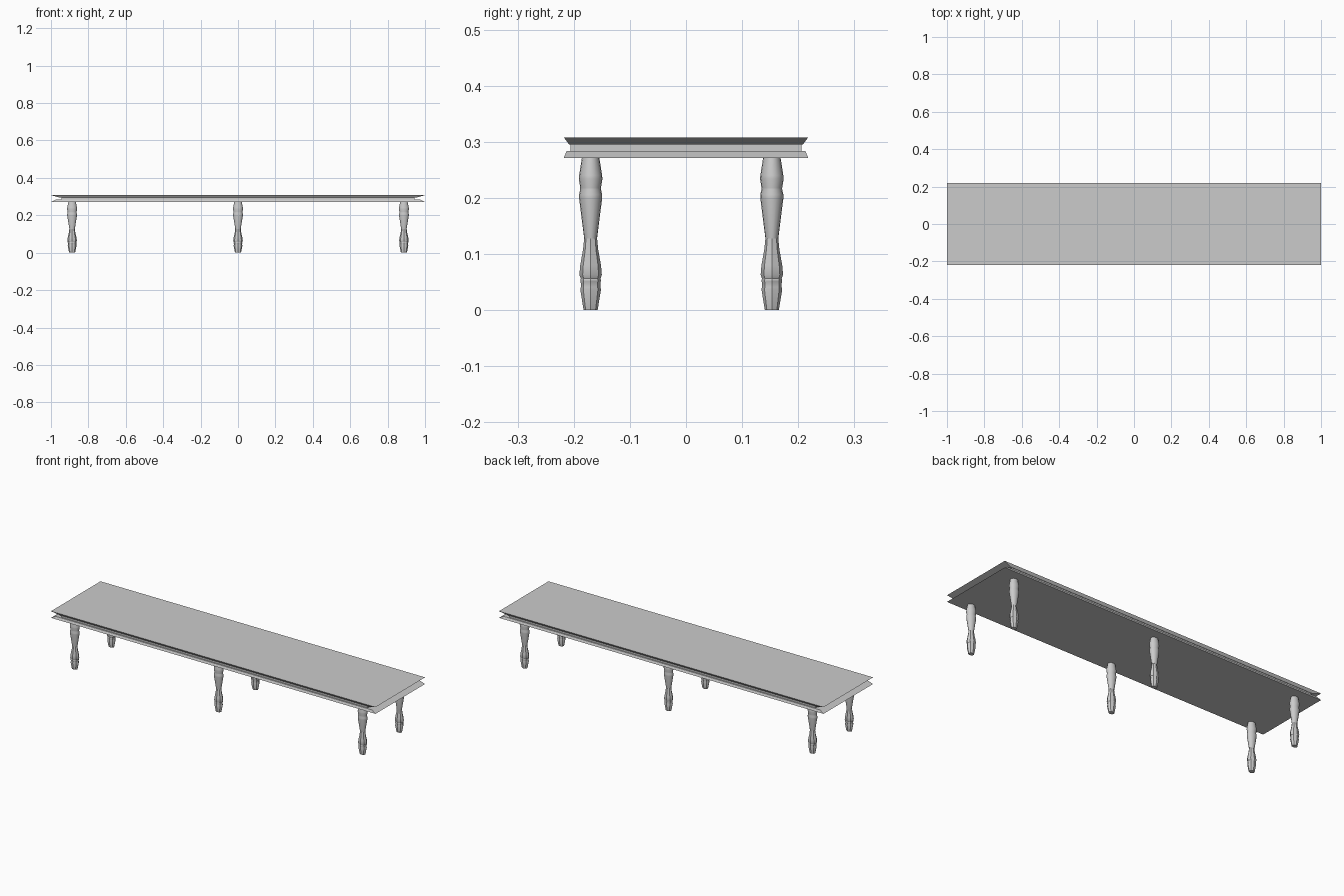
import bpy, bmesh
from math import cos, sin, pi

if "Cube" in bpy.data.objects:
    bpy.data.objects.remove(bpy.data.objects["Cube"])


def make_object(name, bm):
    bmesh.ops.recalc_face_normals(bm, faces=bm.faces)
    mesh = bpy.data.meshes.new(name)
    bm.to_mesh(mesh)
    bm.free()
    obj = bpy.data.objects.new(name, mesh)
    bpy.context.collection.objects.link(obj)
    return obj


def loft(name, rings):
    """Skin a stack of equal-length rings and cap both ends."""
    bm = bmesh.new()
    loops = [[bm.verts.new(p) for p in ring] for ring in rings]
    n = len(loops[0])
    for a, b in zip(loops, loops[1:]):
        for i in range(n):
            j = (i + 1) % n
            bm.faces.new((a[i], a[j], b[j], b[i]))
    bm.faces.new(loops[0][::-1])
    bm.faces.new(loops[-1])
    return make_object(name, bm)


# moulded table top: (scale, z), waist pinched between two flared lips
HALF_X, HALF_Y = 1.0, 0.218
top_profile = [(1, 0.271), (0.975, 0.284), (0.943, 0.284),
               (0.943, 0.295), (0.955, 0.295), (1, 0.308)]
loft("table_top", [[(sx * HALF_X * s, sy * HALF_Y * s, z)
                    for sx, sy in ((-1, -1), (1, -1), (1, 1), (-1, 1))]
                   for s, z in top_profile])


def turned(name, profile, sides, x, y):
    """Turned leg section, slightly wider along x than y."""
    obj = loft(name, [[(1.28 * r * cos(2 * pi * i / sides),
                        r * sin(2 * pi * i / sides), z)
                       for i in range(sides)] for r, z in profile])
    obj.location = (x, y, 0)
    bpy.context.view_layer.objects.active = obj
    obj.select_set(True)
    bpy.ops.object.shade_smooth_by_angle(angle=pi / 6)
    obj.select_set(False)


# leg profiles: round vase above, faceted foot below
upper = [(0.0115, 0.128), (0.0205, 0.199), (0.0205, 0.206), (0.0185, 0.215),
         (0.0185, 0.218), (0.021, 0.234), (0.0205, 0.24), (0.0155, 0.272)]
lower = [(0.0125, 0), (0.0185, 0.037), (0.0175, 0.041), (0.0175, 0.048),
         (0.0185, 0.053), (0.0175, 0.056), (0.02, 0.063), (0.0185, 0.08),
         (0.0135, 0.108), (0.0115, 0.128)]
for x, side in ((-0.887, "left"), (0, "middle"), (0.887, "right")):
    for y, end in ((-0.17, "front"), (0.153, "back")):
        turned(f"{end}_{side}_leg", upper, 16, x, y)
        turned(f"{end}_{side}_foot", lower, 8, x, y)
